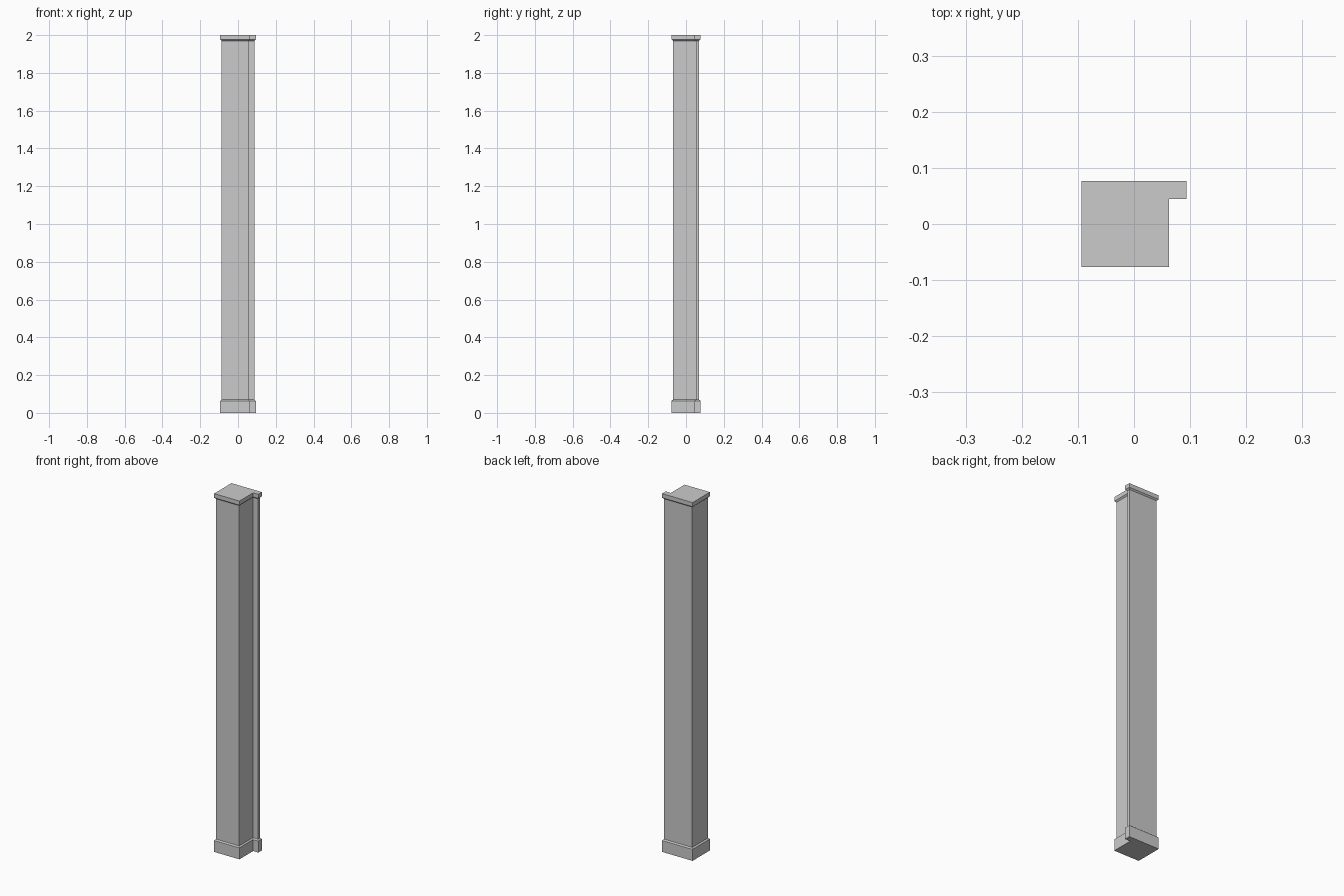
import bpy, bmesh

if "Cube" in bpy.data.objects:
    bpy.data.objects.remove(bpy.data.objects["Cube"])


def l_profile(inset):
    """Corner-post outline (square core plus thin rear flange), shrunk by inset."""
    i = inset
    left, core_right, flange_right = -0.094 + i, 0.062 - i, 0.094 - i
    front, step, back = -0.0765 + i, 0.045 + i, 0.0765 - i
    return [(left, front), (core_right, front), (core_right, step),
            (flange_right, step), (flange_right, back), (left, back)]


def loft(name, levels):
    """Stack the profile through (z, inset) levels and cap both ends."""
    bm = bmesh.new()
    rings = [[bm.verts.new((x, y, z)) for x, y in l_profile(inset)]
             for z, inset in levels]
    for lower, upper in zip(rings, rings[1:]):
        n = len(lower)
        for k in range(n):
            j = (k + 1) % n
            bm.faces.new((lower[k], lower[j], upper[j], upper[k]))
    bm.faces.new(rings[0][::-1])
    bm.faces.new(rings[-1])
    mesh = bpy.data.meshes.new(name)
    bm.to_mesh(mesh)
    bm.free()
    obj = bpy.data.objects.new(name, mesh)
    bpy.context.collection.objects.link(obj)
    return obj


SHAFT_INSET = 0.0075

# Plinth, shaft and top trim as one continuous post
loft("corner_post", [
    (0.0, 0.0), (0.064, 0.0),                      # plinth
    (0.07, SHAFT_INSET), (1.97, SHAFT_INSET),      # shaft
    (1.977, 0.0), (2.0, 0.0),                      # top trim
])
